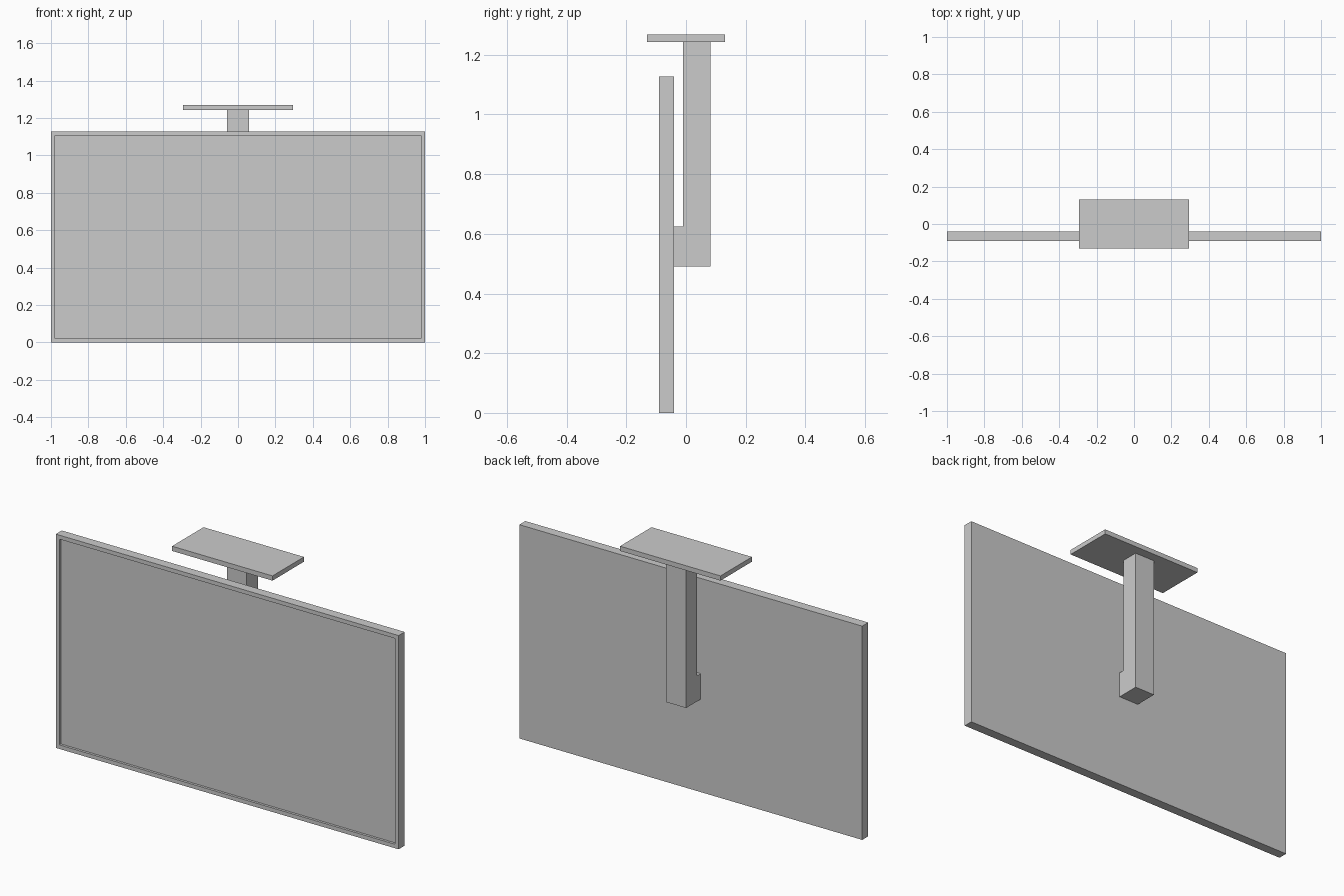
import bpy, bmesh

if "Cube" in bpy.data.objects:
    bpy.data.objects.remove(bpy.data.objects["Cube"])


def make_object(name, bm):
    bmesh.ops.recalc_face_normals(bm, faces=bm.faces)
    mesh = bpy.data.meshes.new(name)
    bm.to_mesh(mesh)
    bm.free()
    obj = bpy.data.objects.new(name, mesh)
    bpy.context.collection.objects.link(obj)
    return obj


def box_bmesh(x, y, z):
    bm = bmesh.new()
    bmesh.ops.create_cube(bm, size=1)
    for v in bm.verts:
        v.co = [lo + (c + 0.5) * (hi - lo) for c, (lo, hi) in zip(v.co, (x, y, z))]
    return bm


# Screen panel: front face inset to a bezel, then sunk to form the display
bm = box_bmesh((-1, 1), (-0.09, -0.04), (0, 1.127))
bm.normal_update()
front = min(bm.faces, key=lambda f: f.calc_center_median().y)
bmesh.ops.inset_region(bm, faces=[front], thickness=0.03)
sunk = bmesh.ops.extrude_discrete_faces(bm, faces=[front])["faces"][0]
for v in sunk.verts:
    v.co.y += 0.013
make_object("screen_panel", bm)

# Hanging arm: side profile (y, z) with a foot reaching the screen, extruded in x
profile = [(-0.04, 0.49), (0.082, 0.49), (0.082, 1.243),
           (-0.01, 1.243), (-0.01, 0.625), (-0.04, 0.625)]
bm = bmesh.new()
side = bm.faces.new([bm.verts.new((-0.058, y, z)) for y, z in profile])
ext = bmesh.ops.extrude_face_region(bm, geom=[side], use_keep_orig=True)["geom"]
bmesh.ops.translate(bm, vec=(0.116, 0, 0),
                    verts=[g for g in ext if isinstance(g, bmesh.types.BMVert)])
make_object("hanging_arm", bm)

# Ceiling plate
make_object("ceiling_plate", box_bmesh((-0.293, 0.293), (-0.131, 0.131), (1.243, 1.268)))
